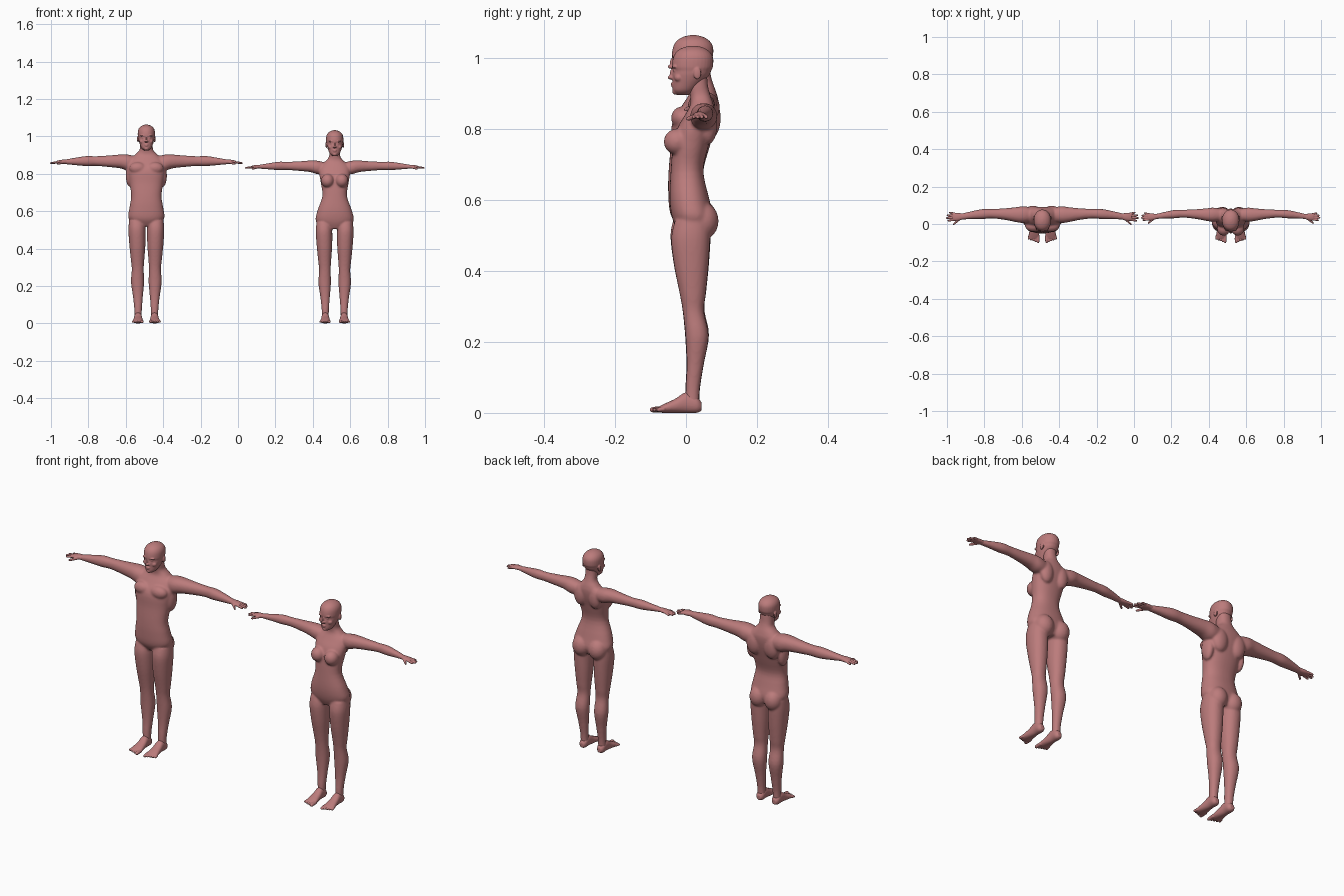
import bpy
import bmesh
import math
from mathutils import Matrix, Vector

default_cube = bpy.data.objects.get("Cube")
if default_cube:
    bpy.data.objects.remove(default_cube, do_unlink=True)

# Single skin colour
skin = bpy.data.materials.new("rose_skin")
skin.use_nodes = True
skin_colour = (0.50, 0.20, 0.20, 1.0)
skin.diffuse_color = skin_colour
skin.node_tree.nodes["Principled BSDF"].inputs["Base Color"].default_value = skin_colour


def resample(rows, steps=4):
    """Smooth spline through the cross-section rows."""
    result = []
    last = len(rows) - 1
    for i in range(last):
        before, start = rows[max(i - 1, 0)], rows[i]
        end, after = rows[i + 1], rows[min(i + 2, last)]
        for step in range(steps):
            t = step / steps
            result.append([
                b + t * ((c - a) / 2 + t * ((a - 2.5 * b + 2 * c - d / 2)
                                            + t * (1.5 * (b - c) + (d - a) / 2)))
                for a, b, c, d in zip(before, start, end, after)])
    result.append(list(rows[-1]))
    return result


def tube(bm, rows, axis, side=1, sides=24, squareness=0.92):
    """Closed loft; each row is (distance along axis, u, v, radius u, radius v)."""
    rings = []
    for along, u, v, radius_u, radius_v in resample(rows):
        ring = []
        for k in range(sides):
            angle = math.tau * k / sides
            c, s = math.cos(angle), math.sin(angle)
            pu = u + radius_u * math.copysign(abs(c) ** squareness, c)
            pv = v + radius_v * math.copysign(abs(s) ** squareness, s)
            point = {"x": (along, pu, pv), "y": (pu, along, pv), "z": (pu, pv, along)}[axis]
            ring.append(bm.verts.new((point[0] * side, point[1], point[2])))
        rings.append(ring)
    for lower, upper in zip(rings, rings[1:]):
        for k in range(sides):
            n = (k + 1) % sides
            bm.faces.new((lower[k], lower[n], upper[n], upper[k]))
    bm.faces.new(rings[0])
    bm.faces.new(rings[-1])


def blob(bm, centre, radii, side=1):
    """Ellipsoid muscle or feature."""
    x, y, z = centre
    matrix = Matrix.Translation(Vector((x * side, y, z))) @ Matrix.Diagonal((*radii, 1))
    bmesh.ops.create_uvsphere(bm, u_segments=20, v_segments=12, radius=1, matrix=matrix)


def digit(bm, base, tip, radius, axis, side):
    """Rounded finger or toe running from base to tip."""
    rows = []
    for t, size in ((0, 1), (0.5, 1), (0.85, 0.9), (1, 0.5)):
        p = [a + (b - a) * t for a, b in zip(base, tip)]
        order = (p[0], p[1], p[2]) if axis == "x" else (p[1], p[0], p[2])
        rows.append((*order, radius * size, radius * size))
    tube(bm, rows, axis, side, sides=12, squareness=1)


def finish(bm, name, x, voxel, passes):
    """Fuse the overlapping volumes into one smooth surface."""
    bmesh.ops.recalc_face_normals(bm, faces=bm.faces)
    mesh = bpy.data.meshes.new(name)
    bm.to_mesh(mesh)
    bm.free()
    mesh.materials.append(skin)
    obj = bpy.data.objects.new(name, mesh)
    bpy.context.collection.objects.link(obj)
    obj.location.x = x
    for polygon in mesh.polygons:
        polygon.use_smooth = True
    fuse = obj.modifiers.new("fuse", "REMESH")
    fuse.mode = "VOXEL"
    fuse.voxel_size = voxel
    fuse.use_smooth_shade = True
    soften = obj.modifiers.new("soften", "SMOOTH")
    soften.factor = 0.5
    soften.iterations = passes


# Torso sections: height, y, half width, half depth
BROAD_TORSO = [(.52, .02, .05, .04), (.56, .015, .095, .059), (.62, .005, .09, .055),
               (.68, 0, .081, .049), (.75, .012, .09, .055), (.82, .024, .103, .062),
               (.87, .042, .095, .05), (.9, .048, .063, .038), (.925, .043, .038, .034),
               (.95, .036, .034, .034), (.99, .034, .032, .032)]
SLIM_TORSO = [(.505, .02, .05, .04), (.545, .02, .1, .058), (.6, .01, .093, .056),
              (.68, .003, .066, .046), (.75, .013, .074, .05), (.8, .026, .082, .051),
              (.84, .04, .078, .042), (.867, .045, .05, .033), (.89, .041, .031, .029),
              (.92, .034, .028, .028), (.96, .032, .027, .027)]

# Limb sections: distance along, two centre values, two half sizes
LEG = [(.55, .05, .018, .042, .052), (.5, .05, .013, .046, .057), (.42, .048, .015, .043, .05),
       (.34, .047, .019, .036, .038), (.29, .046, .021, .032, .031), (.22, .047, .031, .035, .034),
       (.14, .045, .026, .026, .025), (.07, .044, .019, .02, .021), (.02, .044, .018, .019, .02)]
ARM = [(.05, .05, .855, .036, .036), (.1, .05, .86, .045, .043), (.14, .05, .866, .04, .037),
       (.2, .053, .867, .031, .031), (.27, .055, .868, .025, .026), (.32, .053, .868, .027, .027),
       (.38, .047, .866, .021, .02), (.43, .04, .864, .017, .013), (.445, .039, .864, .017, .011)]
PALM = [(.42, .041, .864, .015, .011), (.44, .039, .864, .019, .012),
        (.46, .038, .863, .022, .011), (.478, .038, .862, .02, .008)]
FOOT = [(.044, .044, .018, .011, .011), (.03, .044, .023, .02, .023), (0, .044, .029, .021, .029),
        (-.03, .044, .02, .024, .02), (-.06, .045, .013, .028, .013), (-.078, .046, .009, .025, .008)]

# Head sections above the chin: height, y, half width, half depth
HEAD = [(0, -.008, .012, .018), (.012, -.006, .026, .031), (.035, .005, .036, .043),
        (.055, .013, .042, .052), (.068, .017, .044, .054), (.08, .018, .046, .058),
        (.105, .02, .045, .056), (.122, .02, .037, .046), (.133, .02, .022, .028),
        (.138, .02, .006, .008)]

# Facial features: centre and radii, the paired ones sit off the middle
FACE_MIDDLE = [((0, -.043, .049), (.007, .009, .006)), ((0, -.038, .06), (.0045, .008, .014)),
               ((0, -.037, .031), (.011, .006, .004)), ((0, -.036, .025), (.01, .006, .004)),
               ((0, -.029, .01), (.012, .01, .01))]
FACE_PAIRS = [((.017, -.031, .079), (.016, .008, .005)), ((.023, -.02, .048), (.014, .013, .012)),
              ((.016, -.03, .068), (.008, .006, .005)), ((.045, .032, .06), (.005, .011, .017)),
              ((.006, -.039, .048), (.005, .006, .004))]

BROAD_MUSCLES = [((.046, -.012, .83), (.046, .03, .032)),   # chest
                 ((.05, .068, .83), (.042, .03, .06)),      # shoulder blade
                 ((.088, .03, .79), (.022, .035, .06)),     # side of back
                 ((.042, .045, .545), (.044, .044, .052))]  # buttock
SLIM_MUSCLES = [((.038, -.025, .763), (.035, .038, .037)),
                ((.042, .062, .81), (.034, .026, .055)),
                ((.045, .046, .54), (.047, .046, .053))]


def build_figure(label, x, torso, muscles, chin, reach, drop, arm_size, leg_spread, leg_height, leg_size):
    def place_arm(rows):
        return [(t * reach, y, z - drop, a * arm_size, b * arm_size) for t, y, z, a, b in rows]

    def hand_point(px, py, pz):
        return (px * reach, .038 + (py - .038) * arm_size, pz - drop)

    # Body with arms and legs
    body = bmesh.new()
    tube(body, [(z, 0, y, a, b) for z, y, a, b in torso], "z", sides=36, squareness=0.88)
    for side in (1, -1):
        tube(body, [(z * leg_height, px * leg_spread, y, a * leg_size, b * leg_size)
                    for z, px, y, a, b in LEG], "z", side)
        tube(body, place_arm(ARM), "x", side)
        for centre, radii in muscles:
            blob(body, centre, radii, side)
    finish(body, label + "_body", x, 0.0045, 9)

    # Head
    head = bmesh.new()
    tube(head, [(chin + z, 0, y, a, b) for z, y, a, b in HEAD], "z", sides=32, squareness=0.95)
    for side, features in ((1, FACE_MIDDLE), (1, FACE_PAIRS), (-1, FACE_PAIRS)):
        for (fx, fy, fz), radii in features:
            blob(head, (fx, fy, fz + chin), radii, side)
    finish(head, label + "_head", x, 0.0024, 4)

    for side, word in ((1, "left"), (-1, "right")):
        # Hand with four fingers and a thumb
        hand = bmesh.new()
        tube(hand, place_arm(PALM), "x", side)
        for i, length in enumerate((.507, .516, .512, .498)):
            start = hand_point(.465, .023 + i * .0105, .863)
            end = hand_point(length, .017 + i * .015, .857)
            digit(hand, start, end, .0056, "x", side)
        digit(hand, hand_point(.438, .029, .862), hand_point(.477, -.003, .853), .0068, "x", side)
        finish(hand, f"{label}_{word}_hand", x, 0.002, 3)

        # Foot with five toes
        foot = bmesh.new()
        shift = .044 * (leg_spread - 1)
        tube(foot, [(y, px + shift, z, a * leg_size, b) for y, px, z, a, b in FOOT], "y", side)
        for i in range(5):
            toe_x = .044 + shift + (i * .0115 - .021) * leg_size
            radius = .0085 if i == 0 else .0062
            digit(foot, (toe_x, -.06, .011), (toe_x + .001 * i, -.101 + .0045 * i, .0085),
                  radius, "y", side)
        finish(foot, f"{label}_{word}_foot", x, 0.0024, 3)


build_figure("broad_figure", -.49, BROAD_TORSO, BROAD_MUSCLES, chin=.925, reach=1,
             drop=0, arm_size=1, leg_spread=1, leg_height=1, leg_size=1)
build_figure("slim_figure", .517, SLIM_TORSO, SLIM_MUSCLES, chin=.895, reach=.93,
             drop=.026, arm_size=.84, leg_spread=1.14, leg_height=.98, leg_size=.96)
